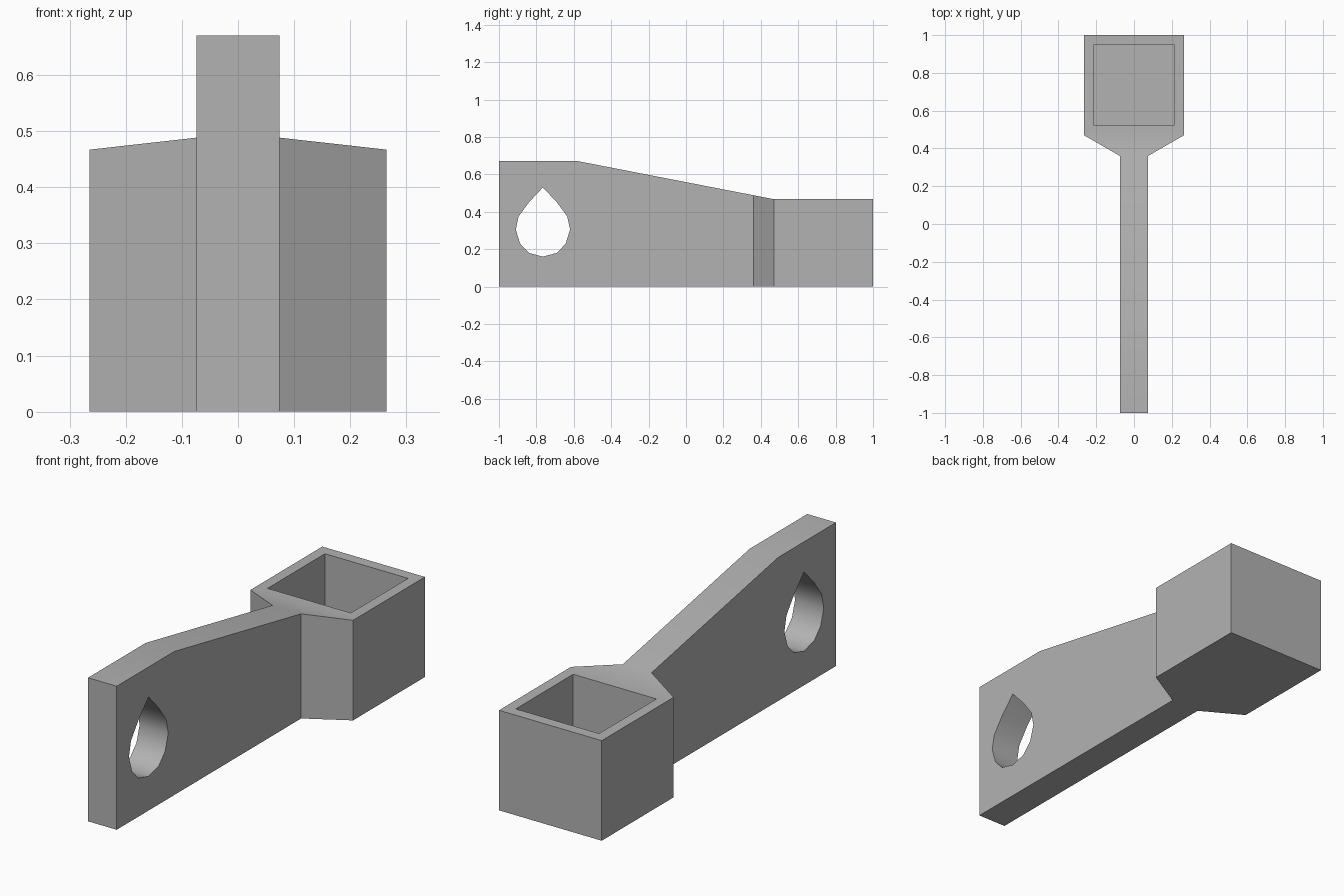
import bpy
import bmesh
from math import radians
from mathutils import Vector

if "Cube" in bpy.data.objects:
    bpy.data.objects.remove(bpy.data.objects["Cube"], do_unlink=True)

grey = bpy.data.materials.new("plain grey")
grey.use_nodes = True
grey.diffuse_color = (0.45, 0.45, 0.45, 1)
grey.node_tree.nodes["Principled BSDF"].inputs["Base Color"].default_value = grey.diffuse_color


def prism(name, points, sweep):
    """Closed solid made by sweeping a flat outline along a vector."""
    bm = bmesh.new()
    face = bm.faces.new([bm.verts.new(p) for p in points])
    swept = bmesh.ops.extrude_face_region(bm, geom=[face])["geom"]
    bmesh.ops.translate(bm, vec=Vector(sweep),
                        verts=[v for v in swept if isinstance(v, bmesh.types.BMVert)])
    bmesh.ops.recalc_face_normals(bm, faces=bm.faces)
    mesh = bpy.data.meshes.new(name)
    bm.to_mesh(mesh)
    bm.free()
    mesh.materials.append(grey)
    obj = bpy.data.objects.new(name, mesh)
    bpy.context.collection.objects.link(obj)
    return obj


def carve(target, cutter, operation):
    """Apply a boolean and discard the cutter."""
    cutter.hide_render = True
    mod = target.modifiers.new(cutter.name, "BOOLEAN")
    mod.operation, mod.object, mod.solver = operation, cutter, "EXACT"
    bpy.context.view_layer.objects.active = target
    bpy.ops.object.modifier_apply(modifier=mod.name)
    bpy.data.objects.remove(cutter, do_unlink=True)


# Plan outline: narrow arm flaring into the square socket
half = [(0.074, -1), (0.074, 0.36), (0.265, 0.47), (0.265, 1)]
plan = half + [(-x, y) for x, y in reversed(half)]
body = prism("socket_arm", [(x, y, 0) for x, y in plan], (0, 0, 0.8))

# Side profile: tall end sloping down to the socket rim
side = [(-1.1, -0.1), (1.1, -0.1), (1.1, 0.467), (0.47, 0.467), (-0.575, 0.67), (-1.1, 0.67)]
carve(body, prism("side_profile", [(-0.5, y, z) for y, z in side], (1, 0, 0)), "INTERSECT")

# Teardrop hole through the tall end
drop = [(0, 0.53), (0.075, 0.45), (0.13, 0.375), (0.145, 0.305),
        (0.122, 0.23), (0.075, 0.18), (0, 0.16)]
drop += [(-y, z) for y, z in reversed(drop[1:-1])]
carve(body, prism("teardrop_hole", [(-0.5, y - 0.765, z) for y, z in drop], (1, 0, 0)), "DIFFERENCE")

# Square pocket in the socket, closed at the bottom
pocket = [(-0.215, 0.525), (0.215, 0.525), (0.215, 0.948), (-0.215, 0.948)]
carve(body, prism("pocket", [(x, y, 0.05) for x, y in pocket], (0, 0, 0.8)), "DIFFERENCE")

# Smooth the gentle bends, keep the corners crisp
bpy.ops.object.select_all(action="DESELECT")
body.select_set(True)
bpy.context.view_layer.objects.active = body
bpy.ops.object.shade_smooth_by_angle(angle=radians(35))
